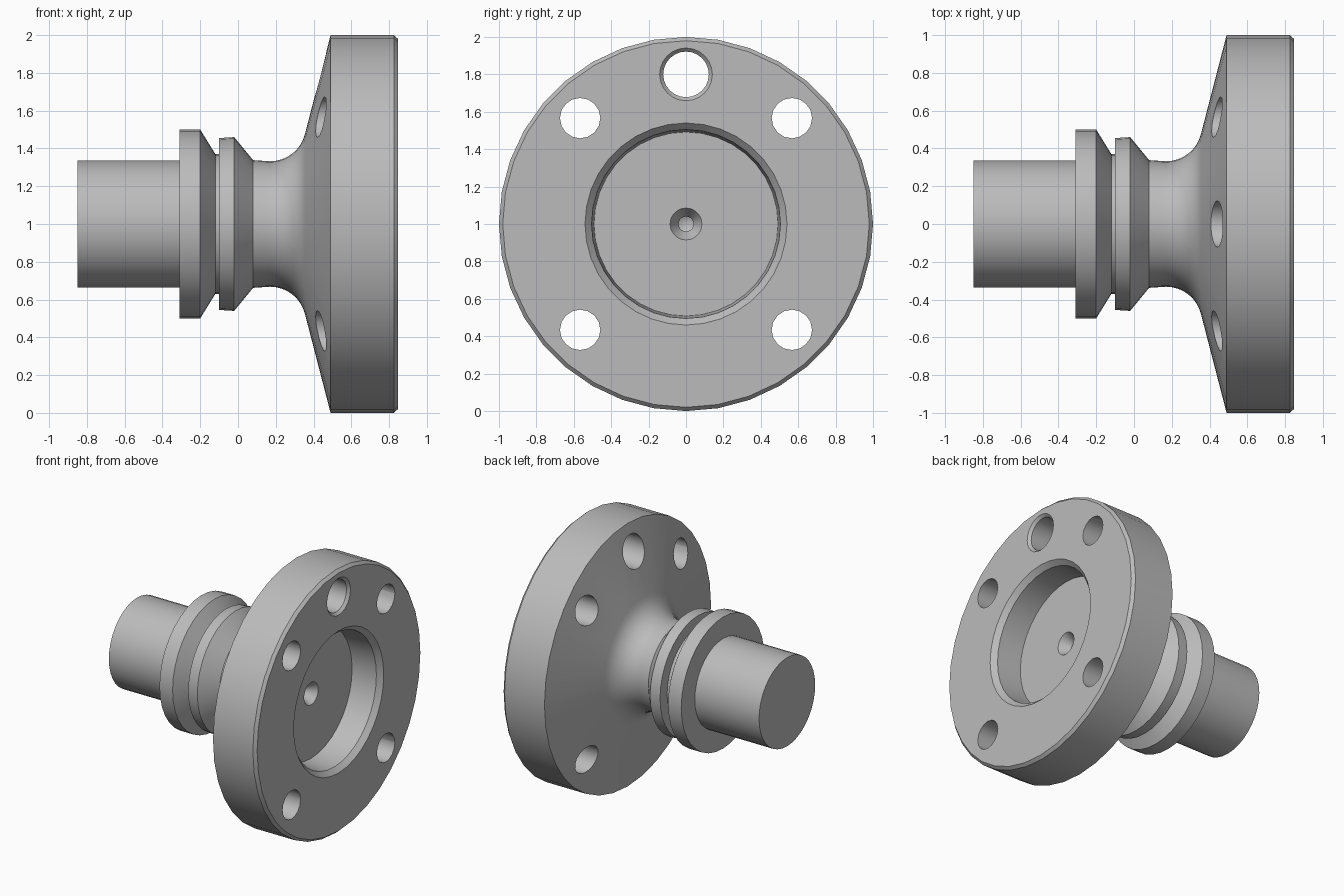
import bpy, bmesh
from math import sin, cos, pi, radians
from mathutils import Matrix, Vector

cube = bpy.data.objects.get("Cube")
if cube:
    bpy.data.objects.remove(cube, do_unlink=True)

steel = bpy.data.materials.new("grey_steel")
steel.use_nodes = True
grey = (0.5, 0.5, 0.5, 1)
steel.diffuse_color = grey
steel.node_tree.nodes["Principled BSDF"].inputs["Base Color"].default_value = grey


def lathe(name, profile, segments, y=0, z=1):
    """Turn a closed (x, radius) profile about an axis along x."""
    bm = bmesh.new()
    verts = [bm.verts.new((x, 0, r)) for x, r in profile]
    edges = [bm.edges.new(pair) for pair in zip(verts, verts[1:])]
    bmesh.ops.spin(bm, geom=verts + edges, cent=(0, 0, 0), axis=(1, 0, 0),
                   angle=2 * pi, steps=segments, use_merge=True)
    bmesh.ops.remove_doubles(bm, verts=bm.verts, dist=0.0001)
    bmesh.ops.recalc_face_normals(bm, faces=bm.faces)
    bm.transform(Matrix.Translation((0, y, z)))
    mesh = bpy.data.meshes.new(name)
    bm.to_mesh(mesh)
    bm.free()
    mesh.materials.append(steel)
    obj = bpy.data.objects.new(name, mesh)
    bpy.context.collection.objects.link(obj)
    return obj


# Shaft, collars and groove
shaft = [(-0.85, 0), (-0.85, 0.337), (-0.31, 0.337), (-0.31, 0.5), (-0.2, 0.5),
         (-0.12, 0.37), (-0.1, 0.37), (-0.1, 0.455), (-0.02, 0.46), (0.08, 0.338)]

# Curved neck that flows into the flange cone
R = 0.19
neck = [(0.17 + R * sin(a), 0.332 + R * (1 - cos(a)))
        for a in (radians(76.5) * i / 8 for i in range(9))]

# Flange rim, front recess and centre drilling
flange = [(0.49, 1), (0.825, 1), (0.847, 0.98), (0.847, 0.54), (0.81, 0.505),
          (0.615, 0.492), (0.615, 0.085), (0.54, 0.04), (0.5, 0.04), (0.48, 0)]

body = lathe("flanged_shaft", shaft + neck + flange, 36)

# Four bolt holes and one larger chamfered hole at the top
cutters = [lathe("bolt_hole_cutter", [(0.2, 0), (0.2, 0.108), (1, 0.108), (1, 0)],
                 16, y, 1 + z) for y in (-0.566, 0.566) for z in (-0.566, 0.566)]
cutters.append(lathe("top_hole_cutter", [(0.2, 0), (0.2, 0.122), (0.827, 0.122),
                                         (0.867, 0.16), (0.867, 0)], 24, 0, 1.8))

bpy.context.view_layer.objects.active = body
for cutter in cutters:
    cutter.hide_render = True
    mod = body.modifiers.new("hole", "BOOLEAN")
    mod.operation = "DIFFERENCE"
    mod.solver = "EXACT"
    mod.object = cutter
    bpy.ops.object.modifier_apply(modifier=mod.name)
    bpy.data.objects.remove(cutter, do_unlink=True)

# Smooth turned surfaces with crisp machined edges
bpy.ops.object.select_all(action="DESELECT")
body.select_set(True)
bpy.ops.object.shade_smooth_by_angle(angle=radians(30))
